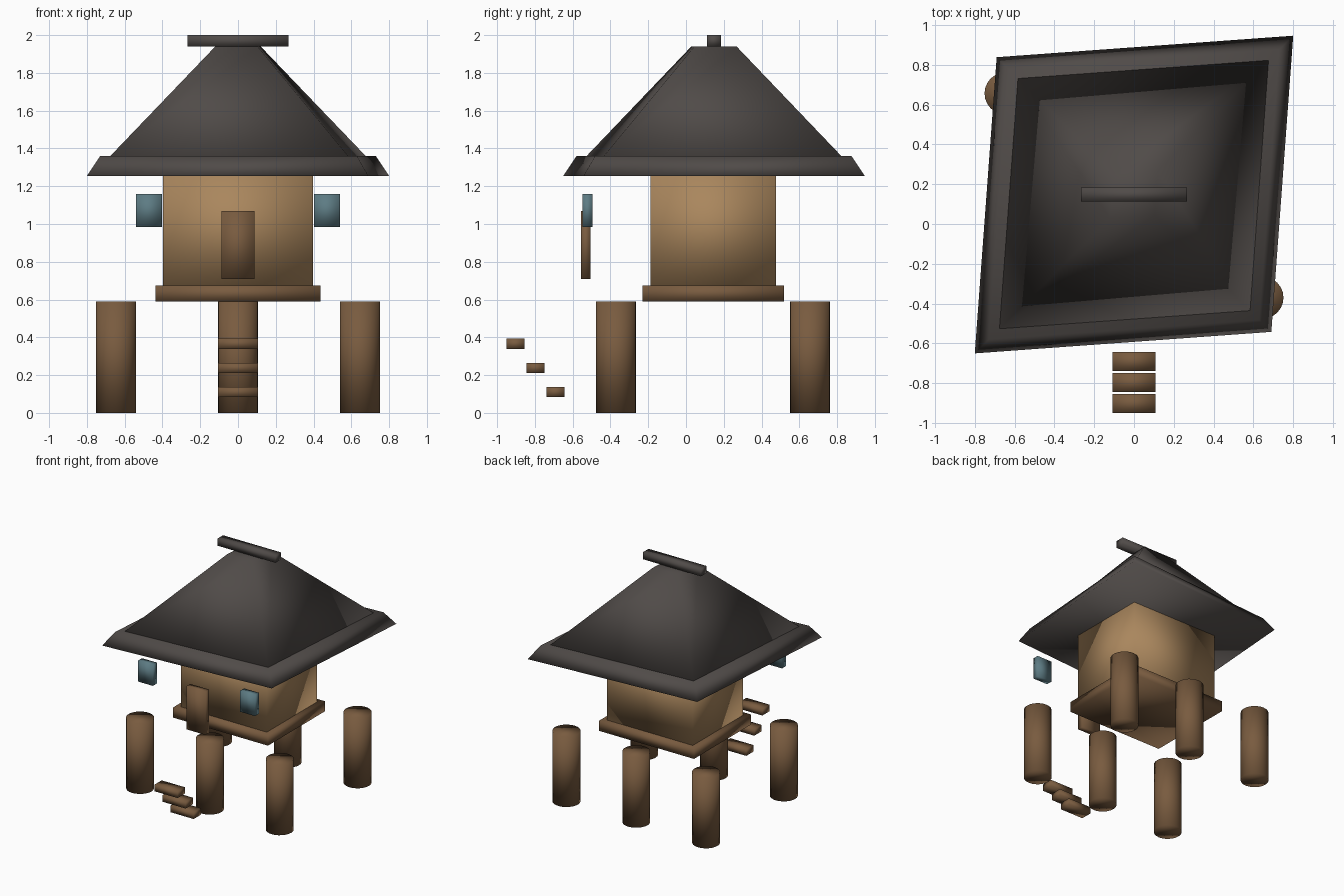
import bpy
import bmesh

if "Cube" in bpy.data.objects:
    bpy.data.objects.remove(bpy.data.objects["Cube"])


def material(name, rgb):
    m = bpy.data.materials.new(name)
    m.diffuse_color = (*rgb, 1)
    m.use_nodes = True
    m.node_tree.nodes["Principled BSDF"].inputs["Base Color"].default_value = m.diffuse_color
    return m


WOOD = material("dark_wood", (0.19, 0.105, 0.05))
WALL = material("wall_wood", (0.40, 0.24, 0.11))
ROOF = material("roof_shingle", (0.08, 0.07, 0.065))
GLASS = material("window_glass", (0.11, 0.20, 0.23))

CY = 0.148  # the house sits behind the centre, with the steps in front


def finish(name, bm, mat):
    bmesh.ops.recalc_face_normals(bm, faces=bm.faces[:])
    for f in bm.faces:
        f.smooth = True
    me = bpy.data.meshes.new(name)
    bm.to_mesh(me)
    bm.free()
    me.materials.append(mat)
    ob = bpy.data.objects.new(name, me)
    bpy.context.collection.objects.link(ob)
    return ob


def box(name, x, y, z, mat):
    """Box from (min, max) ranges."""
    bm = bmesh.new()
    bmesh.ops.create_cube(bm, size=1)
    for v in bm.verts:
        v.co = [r[0] + (c + 0.5) * (r[1] - r[0]) for c, r in zip(v.co, (x, y, z))]
    return finish(name, bm, mat)


def post(name, x, y, radius, height):
    bm = bmesh.new()
    bmesh.ops.create_cone(bm, cap_ends=True, segments=24,
                          radius1=radius, radius2=radius, depth=height)
    bmesh.ops.translate(bm, verts=bm.verts, vec=(x, y, height / 2))
    return finish(name, bm, WOOD)


def skewed_frustum(name, s0, z0, s1, z1):
    """Four-sided roof tier whose plan is the slightly skewed square."""
    plan = [(-0.80, -0.798), (0.69, -0.69), (0.80, 0.798), (-0.69, 0.69)]
    bm = bmesh.new()
    low, high = [[bm.verts.new((px * s, CY + py * s, z)) for px, py in plan]
                 for s, z in ((s0, z0), (s1, z1))]
    bm.faces.new(low[::-1])
    bm.faces.new(high)
    for i in range(4):
        j = (i + 1) % 4
        bm.faces.new((low[i], low[j], high[j], high[i]))
    return finish(name, bm, ROOF)


# Stilts: two rows of three
for r, y in enumerate((-0.37, 0.656)):
    for c, x in enumerate((-0.645, 0, 0.645)):
        post(f"stilt_{r}_{c}", x, y, 0.106, 0.59)

# Floor and walls
box("floor", (-0.438, 0.438), (-0.23, 0.52), (0.59, 0.675), WOOD)
box("walls", (-0.397, 0.397), (-0.187, 0.477), (0.675, 1.27), WALL)

# Roof: eave band, main slope, ridge beam
skewed_frustum("eave", 1.0, 1.255, 0.912, 1.36)
skewed_frustum("roof", 0.845, 1.36, 0.15, 1.94)
box("ridge_beam", (-0.267, 0.267), (0.112, 0.184), (1.94, 2.0), ROOF)

# Door and window panes standing in front of the walls
box("door", (-0.088, 0.088), (-0.555, -0.505), (0.71, 1.07), WOOD)
for side, x in (("left", (-0.54, -0.403)), ("right", (0.403, 0.54))):
    box(f"window_{side}", x, (-0.547, -0.495), (0.985, 1.16), GLASS)

# Entry steps
for i in range(3):
    y, z = -0.69 - 0.106 * i, 0.11 + 0.128 * i
    box(f"step_{i}", (-0.107, 0.107), (y - 0.048, y + 0.048),
        (z - 0.027, z + 0.027), WOOD)
